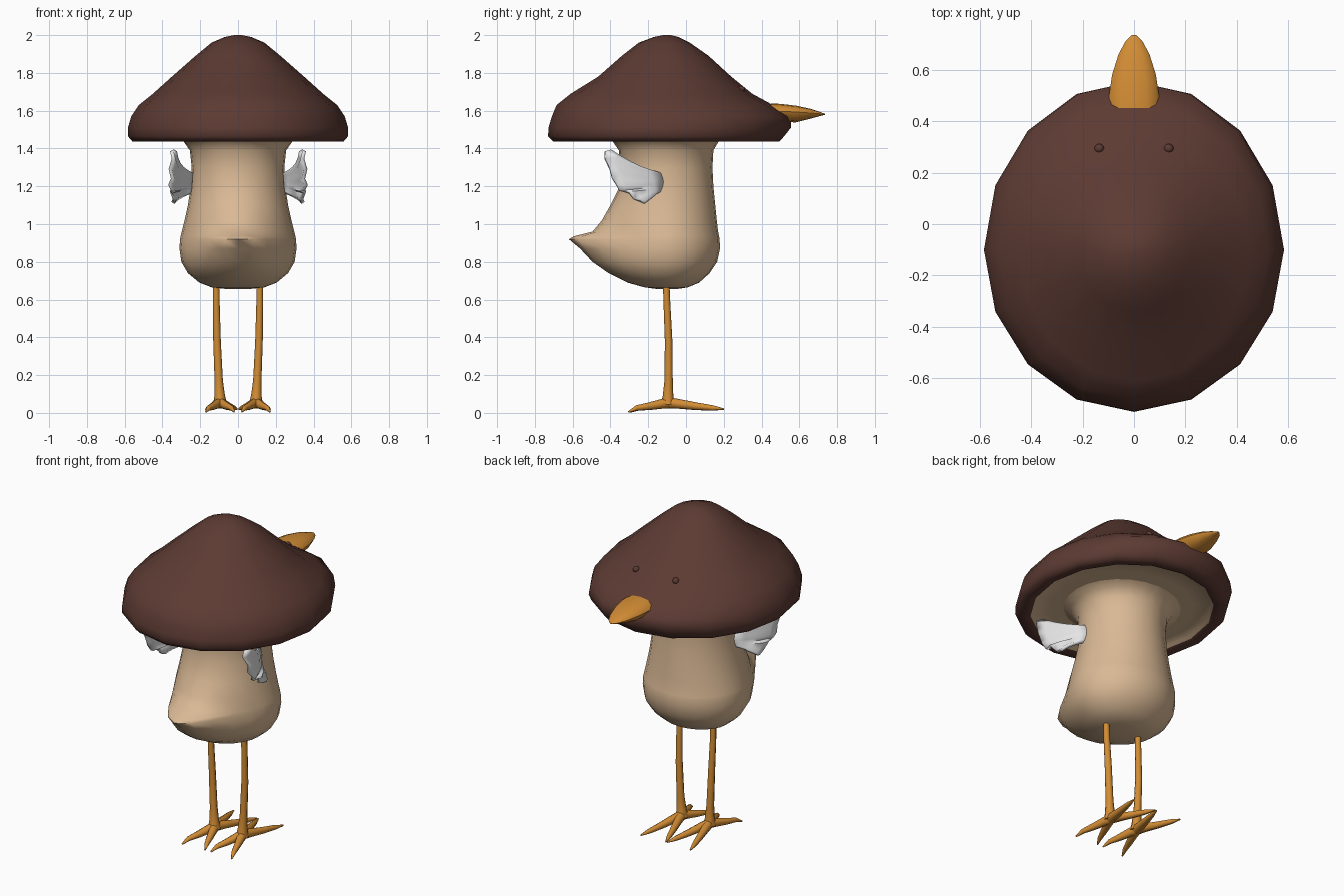
import bpy
import bmesh
from math import sin, cos, pi, radians
from mathutils import Vector

cube = bpy.data.objects.get("Cube")
if cube:
    bpy.data.objects.remove(cube)


def material(name, rgb):
    m = bpy.data.materials.new(name)
    m.use_nodes = True
    m.diffuse_color = (*rgb, 1)
    m.node_tree.nodes["Principled BSDF"].inputs["Base Color"].default_value = (*rgb, 1)
    return m


brown = material("cap brown", (0.108, 0.043, 0.033))
tan = material("stalk tan", (0.7, 0.485, 0.3))
orange = material("leg orange", (0.65, 0.265, 0.035))
white = material("wing white", (0.8, 0.8, 0.8))


def finish(name, bm, mats, angle=60):
    mesh = bpy.data.meshes.new(name)
    bm.to_mesh(mesh)
    bm.free()
    obj = bpy.data.objects.new(name, mesh)
    bpy.context.collection.objects.link(obj)
    for m in mats:
        mesh.materials.append(m)
    bpy.ops.object.select_all(action='DESELECT')
    obj.select_set(True)
    bpy.context.view_layer.objects.active = obj
    bpy.ops.object.shade_smooth_by_angle(angle=radians(angle))
    return obj


def skin(name, rings, mats, rule=None, angle=60):
    """Bridge rings of equal size and close both ends; rule(i) gives a band's material."""
    bm = bmesh.new()
    loops = [[bm.verts.new(p) for p in ring] for ring in rings]
    n = len(loops[0])
    for i, (a, b) in enumerate(zip(loops, loops[1:])):
        for k in range(n):
            f = bm.faces.new((a[k], a[(k + 1) % n], b[(k + 1) % n], b[k]))
            f.material_index = rule(i) if rule else 0
    bm.faces.new(loops[0])
    end = bm.faces.new(loops[-1])
    end.material_index = rule(len(loops) - 2) if rule else 0
    bmesh.ops.recalc_face_normals(bm, faces=bm.faces)
    return finish(name, bm, mats, angle)


AXIS_Y = -0.1


def oval(n, z, rx, y_plus, y_minus, pull=0, power=1):
    """Level oval with its own reach on each y side; pull draws out a point at -y."""
    ring = []
    for k in range(n):
        c, s = cos(2 * pi * k / n), sin(2 * pi * k / n)
        y = AXIS_Y + s * (y_plus if s > 0 else y_minus)
        if s < 0:
            y -= pull * (-s) ** power
        ring.append((rx * c, y, z))
    return ring


def tube(name, path, radii, n=8):
    pts = [Vector(p) for p in path]
    rings = []
    for i, (p, r) in enumerate(zip(pts, radii)):
        d = (pts[min(i + 1, len(pts) - 1)] - pts[max(i - 1, 0)]).normalized()
        u = d.cross(Vector((0, 1, 0) if abs(d.z) > 0.7 else (0, 0, 1))).normalized()
        v = d.cross(u)
        rings.append([p + r * (cos(2 * pi * k / n) * u + sin(2 * pi * k / n) * v)
                      for k in range(n)])
    return skin(name, rings, [orange])


# Cap: height, x radius, reach to +y, reach to -y; last bands are the pale flat underside
cap = [
    (2.0, .02, .02, .02), (1.99, .07, .06, .07), (1.96, .14, .12, .15),
    (1.89, .225, .22, .24), (1.78, .35, .34, .365), (1.69, .45, .45, .51),
    (1.63, .525, .56, .585), (1.57, .565, .655, .61), (1.51, .583, .655, .628),
    (1.465, .583, .62, .63), (1.438, .56, .595, .605), (1.445, .5, .53, .54),
    (1.457, .49, .515, .525), (1.459, .4, .4, .42), (1.46, .3, .29, .3),
]
skin("cap", [oval(16, *r) for r in cap], [brown, tan], lambda i: int(i > 10))

# Body with a pointed tail drawn out of the lower rings
body = [
    (1.462, .34, .32, .33), (1.44, .29, .275, .29), (1.39, .255, .245, .255),
    (1.3, .245, .24, .25), (1.2, .25, .245, .25), (1.1, .265, .255, .27, .03, 2),
    (1.02, .283, .263, .285, .06, 2.5), (.96, .298, .27, .285, .11, 3.5),
    (.935, .304, .275, .285, .21, 5), (.92, .307, .278, .285, .235, 5),
    (.87, .31, .28, .285, .175, 3.5), (.8, .3, .265, .275, .12, 2.5),
    (.74, .265, .225, .24, .07, 2), (.69, .205, .17, .18, .03, 2),
    (.665, .14, .11, .12), (.657, .07, .06, .06),
]
skin("body", [oval(24, *r) for r in body], [tan])

# Beak: y, half width, middle height, height above, height below
beak = [(.45, .1, 1.592, .047, .06), (.5, .097, 1.597, .039, .055),
        (.58, .085, 1.593, .034, .055), (.66, .06, 1.588, .022, .03),
        (.71, .033, 1.583, .01, .011), (.735, .008, 1.581, .003, .003)]
skin("beak", [[(w * cos(pi * k / 6), y,
                zm + sin(pi * k / 6) * (up if k < 6 else down)) for k in range(12)]
              for y, w, zm, up, down in beak], [orange], angle=45)

# Feather tips from top to bottom (y, z)
tips = [(-.4, 1.39), (-.435, 1.385), (-.44, 1.345), (-.415, 1.29), (-.405, 1.24),
        (-.38, 1.205), (-.365, 1.175), (-.31, 1.168), (-.28, 1.13), (-.22, 1.112)]


def wing(name, side):
    bm = bmesh.new()
    grid = []
    for i, (ty, tz) in enumerate(tips):
        t = i / (len(tips) - 1)
        row = []
        for j in range(6):
            v = j / 5
            y = -.14 + .015 * sin(pi * t) + (ty + .14) * v
            z = (1.27 - .1 * t) * (1 - v) + tz * v - .015 * sin(pi * v) * (1 - t)
            ridge = .007 * v * (1 if i % 2 else -1)
            x = .238 + .1 * v + .02 * sin(pi * v) + ridge + .015 * v * sin(pi * t)
            row.append(bm.verts.new((side * x, y, z)))
        grid.append(row)
    for a, b in zip(grid, grid[1:]):
        for j in range(5):
            bm.faces.new((a[j], a[j + 1], b[j + 1], b[j]))
    bmesh.ops.recalc_face_normals(bm, faces=bm.faces)
    obj = finish(name, bm, [white])
    mod = obj.modifiers.new("thickness", 'SOLIDIFY')
    mod.thickness = .02
    mod.offset = 0


for side, label in ((1, "left"), (-1, "right")):
    wing(label + "_wing", side)

    # Eye bead on the cap
    bm = bmesh.new()
    bmesh.ops.create_uvsphere(bm, u_segments=12, v_segments=8, radius=.019)
    bmesh.ops.translate(bm, verts=bm.verts, vec=(side * .135, .293, 1.712))
    finish(label + "_eye", bm, [brown])

    # Leg flaring into the ankle
    tube(label + "_leg",
         [(side * .115, -.106, .72), (side * .115, -.101, .58), (side * .111, -.092, .38),
          (side * .102, -.092, .17), (side * .097, -.095, .09), (side * .095, -.095, .045)],
         [.017, .018, .02, .022, .028, .038])

    # Four toes spread in a cross
    for dx, dy, place in ((.075, .29, "outer_front"), (-.09, .28, "inner_front"),
                          (.075, -.215, "outer_rear"), (-.075, -.205, "inner_rear")):
        lift = .02 if dy > 0 else .005
        tube(f"{label}_{place}_toe",
             [(side * (.095 + dx * t), -.09 + dy * t, z)
              for t, z in ((-.05, .055), (.2, .047), (.5, .035), (.8, .026), (1, lift))],
             [.03, .025, .02, .014, .004])
